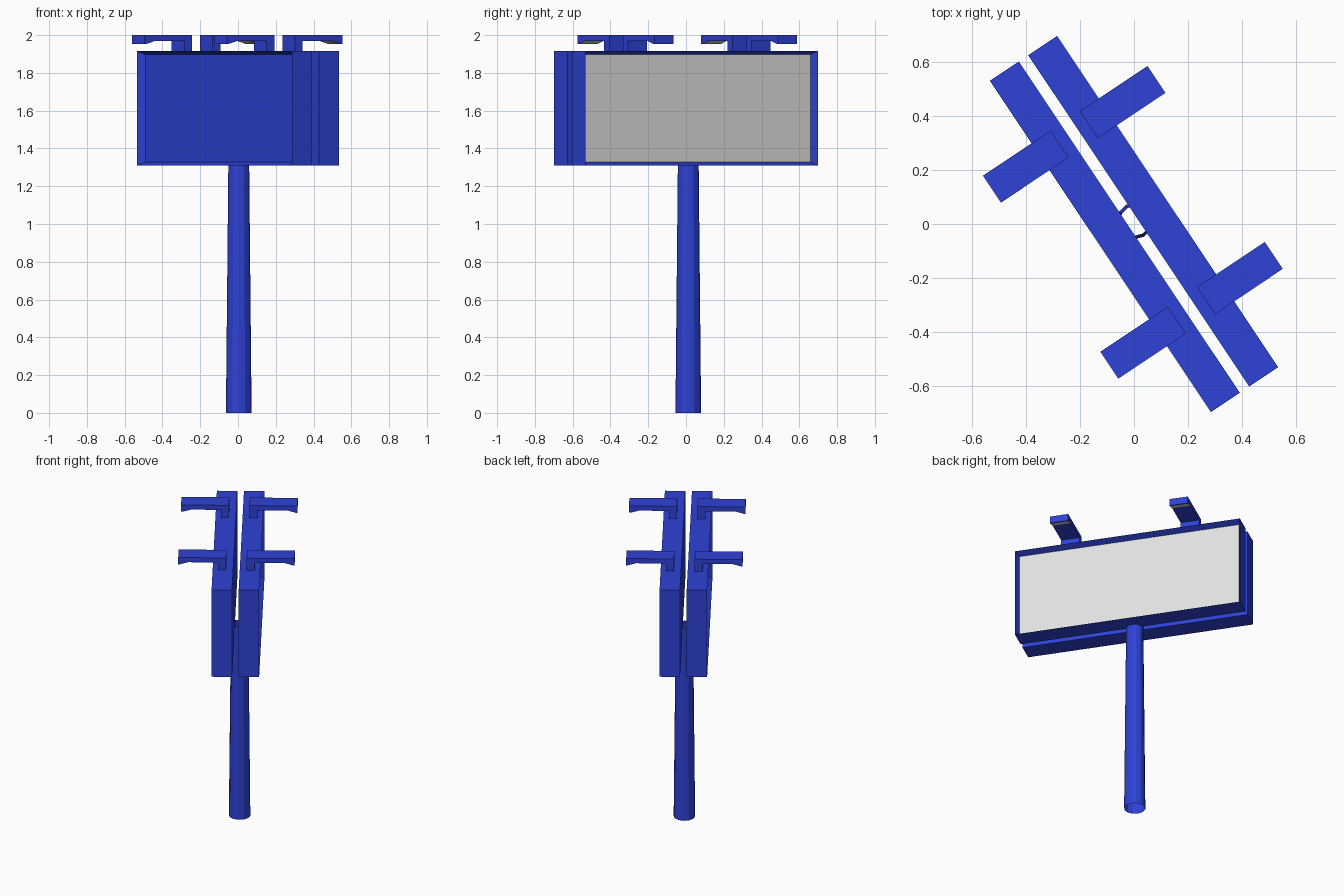
import bpy, bmesh, math
from mathutils import Matrix, Vector

if "Cube" in bpy.data.objects:
    bpy.data.objects.remove(bpy.data.objects["Cube"])


def material(name, rgb):
    m = bpy.data.materials.new(name)
    m.diffuse_color = (*rgb, 1)
    m.use_nodes = True
    m.node_tree.nodes["Principled BSDF"].inputs["Base Color"].default_value = m.diffuse_color
    return m


blue = material("blue paint", (0.027, 0.055, 0.68))
white = material("white panel", (0.75, 0.75, 0.75))
cream = material("lamp cream", (0.75, 0.68, 0.50))

# local frame: X runs along the boards, Y points out of the back board
TURN = Matrix.Rotation(math.atan2(-0.832, 0.555), 4, 'Z')
FLIP = Matrix.Scale(-1, 4, Vector((0, 1, 0)))


def finish(bm, name, mats, matrix):
    bm.transform(matrix)
    bmesh.ops.recalc_face_normals(bm, faces=bm.faces)
    me = bpy.data.meshes.new(name)
    bm.to_mesh(me)
    bm.free()
    for m in mats:
        me.materials.append(m)
    ob = bpy.data.objects.new(name, me)
    bpy.context.collection.objects.link(ob)
    return ob


def board(name, matrix, panel_mat):
    # box with a recessed display panel on its outer face
    bm = bmesh.new()
    bmesh.ops.create_cube(bm, size=1, matrix=Matrix.Translation((0, 0.0855, 1.6125))
                          @ Matrix.Diagonal((1.478, 0.129, 0.605, 1)))
    bm.normal_update()
    face = max(bm.faces, key=lambda f: f.normal.y)
    bmesh.ops.inset_region(bm, faces=[face], thickness=0.025)
    for v in face.verts:
        v.co.y -= 0.043
    face.material_index = 1
    finish(bm, name, [blue, panel_mat], matrix)


def lamp(name, matrix, along):
    # bracket profile (out, up) extruded to the lamp width
    profile = [(0.065, 1.915), (0.065, 2.0), (0.367, 2.0), (0.367, 1.953),
               (0.357, 1.953), (0.305, 1.968), (0.115, 1.968), (0.115, 1.915)]
    bm = bmesh.new()
    base = bm.faces.new([bm.verts.new((along - 0.06, y, z)) for y, z in profile])
    ext = bmesh.ops.extrude_face_region(bm, geom=[base])
    moved = [g for g in ext["geom"] if isinstance(g, bmesh.types.BMVert)]
    bmesh.ops.translate(bm, verts=moved, vec=(0.12, 0, 0))
    # glowing slope under the tip
    for f in bm.faces:
        c = f.calc_center_median()
        if len(f.verts) == 4 and 0.32 < c.y < 0.34 and c.z < 1.967:
            f.material_index = 1
    finish(bm, name, [blue, cream], matrix)


for side, matrix, panel in (("back", TURN, white), ("front", TURN @ FLIP, blue)):
    board(side + "_board", matrix, panel)
    for i, along in enumerate((-0.40, 0.385)):
        lamp(f"{side}_lamp_{i + 1}", matrix, along)

# tapered open pole
bm = bmesh.new()
bmesh.ops.create_cone(bm, cap_ends=False, segments=12, radius1=0.068,
                      radius2=0.055, depth=1.335)
finish(bm, "pole", [blue], Matrix.Translation((0.004, 0.012, 0.6675)))
